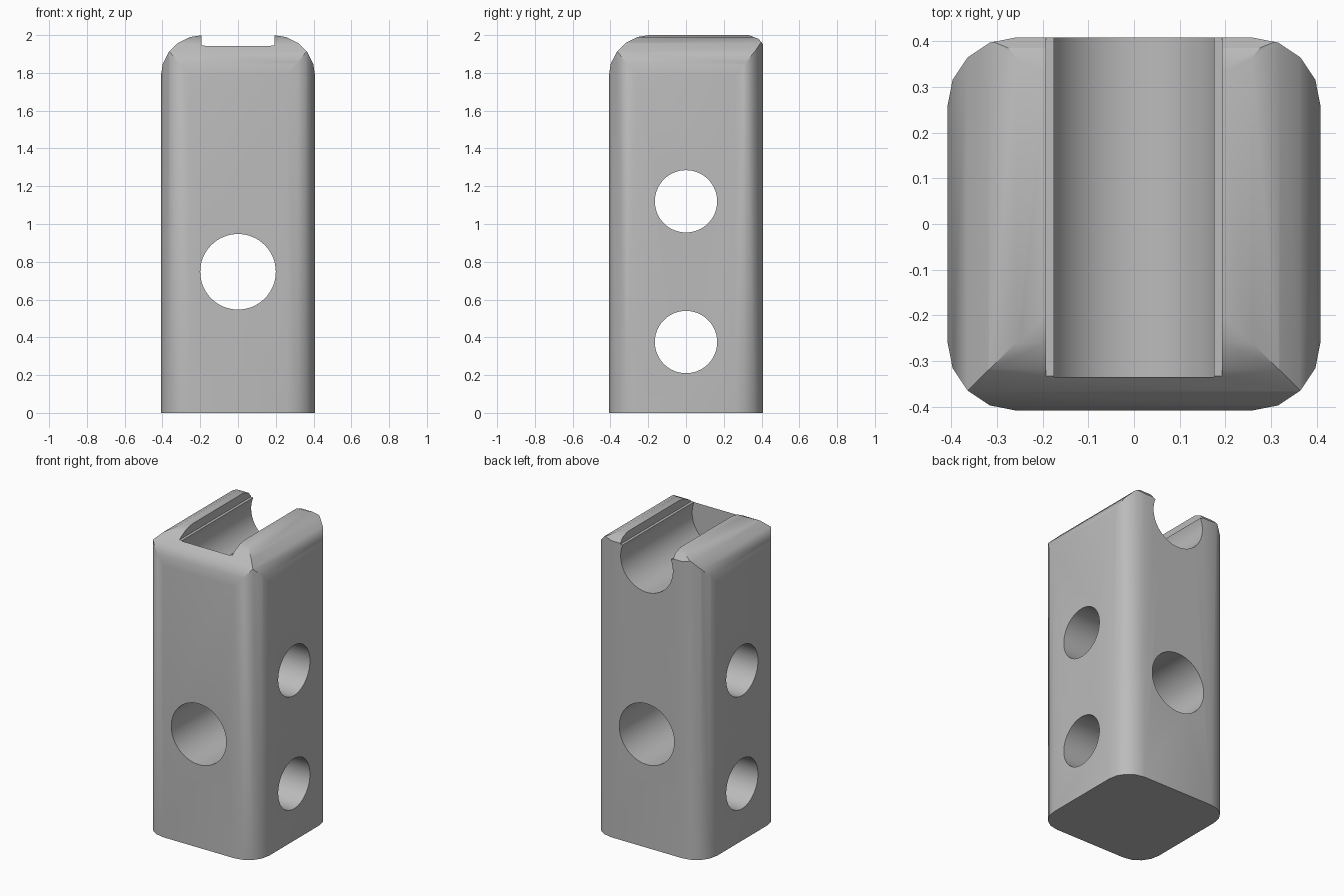
import bpy
import bmesh
from math import sin, cos, pi, radians
from mathutils import Vector

if "Cube" in bpy.data.objects:
    bpy.data.objects.remove(bpy.data.objects["Cube"], do_unlink=True)

HALF = 0.408       # half width of the block
TOP = 2.0

# How a profile (u, v) at depth d lies in space for each extrusion axis
PLACE = {
    "X": lambda u, v, d: Vector((d, u, v)),
    "Y": lambda u, v, d: Vector((u, d, v)),
    "Z": lambda u, v, d: Vector((u, v, d)),
}


def prism(name, points, axis, start, end):
    """Extrude a closed profile along an axis."""
    bm = bmesh.new()
    face = bm.faces.new([bm.verts.new(PLACE[axis](u, v, start)) for u, v in points])
    moved = bmesh.ops.extrude_face_region(bm, geom=[face])["geom"]
    bmesh.ops.translate(bm, verts=[g for g in moved if isinstance(g, bmesh.types.BMVert)],
                        vec=PLACE[axis](0, 0, end - start))
    bmesh.ops.recalc_face_normals(bm, faces=bm.faces)
    mesh = bpy.data.meshes.new(name)
    bm.to_mesh(mesh)
    bm.free()
    obj = bpy.data.objects.new(name, mesh)
    bpy.context.collection.objects.link(obj)
    return obj


def arc(cu, cv, r, a0, a1, steps):
    return [(cu + r * cos(radians(a0 + (a1 - a0) * i / steps)),
             cv + r * sin(radians(a0 + (a1 - a0) * i / steps))) for i in range(steps + 1)]


def circle(cu, cv, r, steps=64):
    return [(cu + r * cos(2 * pi * i / steps), cv + r * sin(2 * pi * i / steps))
            for i in range(steps)]


def combine(target, tool, operation):
    """Apply a boolean and discard the tool."""
    tool.hide_render = True
    mod = target.modifiers.new("cut", "BOOLEAN")
    mod.operation = operation
    mod.solver = "EXACT"
    mod.object = tool
    bpy.context.view_layer.objects.active = target
    bpy.ops.object.modifier_apply(modifier=mod.name)
    bpy.data.objects.remove(tool, do_unlink=True)


# Upright body with rounded vertical corners
R = 0.15
c = HALF - R
plan = []
for sx, sy, a in ((1, 1, 0), (-1, 1, 90), (-1, -1, 180), (1, -1, 270)):
    plan += arc(sx * c, sy * c, R, a, a + 90, 4)
block = prism("block", plan, "Z", 0, TOP + 0.1)

# Rounded shoulders on both sides
E = 0.22
edge = HALF + 0.001
shoulders = ([(-edge, -0.1), (edge, -0.1)]
             + arc(edge - E, TOP - E, E, 0, 90, 5)
             + arc(E - edge, TOP - E, E, 90, 180, 5))
combine(block, prism("shoulder_profile", shoulders, "Y", -1, 1), "INTERSECT")

# Rounded front top edge, small bevel at the back
lid = TOP + 0.001
front_back = ([(-edge, -0.1), (edge, -0.1), (edge, 1.95), (0.385, 1.98), (0.33, lid)]
              + arc(E - edge, lid - E, E, 90, 180, 5))
combine(block, prism("front_profile", front_back, "X", -1, 1), "INTERSECT")

# Round channel in the top, open at the back, with a wider slot above it
combine(block, prism("channel", circle(0, 1.87, 0.19), "Y", -0.335, 1), "DIFFERENCE")
slot = [(-0.192, 1.945), (0.192, 1.945), (0.192, 2.2), (-0.192, 2.2)]
combine(block, prism("slot", slot, "Y", -0.337, 1), "DIFFERENCE")

# Through holes: one front to back, two side to side
combine(block, prism("front_hole", circle(0, 0.747, 0.2), "Y", -1, 1), "DIFFERENCE")
for z in (0.375, 1.12):
    combine(block, prism("side_hole", circle(0, z, 0.165), "X", -1, 1), "DIFFERENCE")

# Plain grey material
grey = bpy.data.materials.new("grey")
grey.use_nodes = True
colour = (0.5, 0.5, 0.5, 1)
grey.diffuse_color = colour
grey.node_tree.nodes["Principled BSDF"].inputs["Base Color"].default_value = colour
block.data.materials.clear()
block.data.materials.append(grey)

bpy.ops.object.select_all(action="DESELECT")
block.select_set(True)
bpy.context.view_layer.objects.active = block
bpy.ops.object.shade_smooth_by_angle(angle=radians(30))
